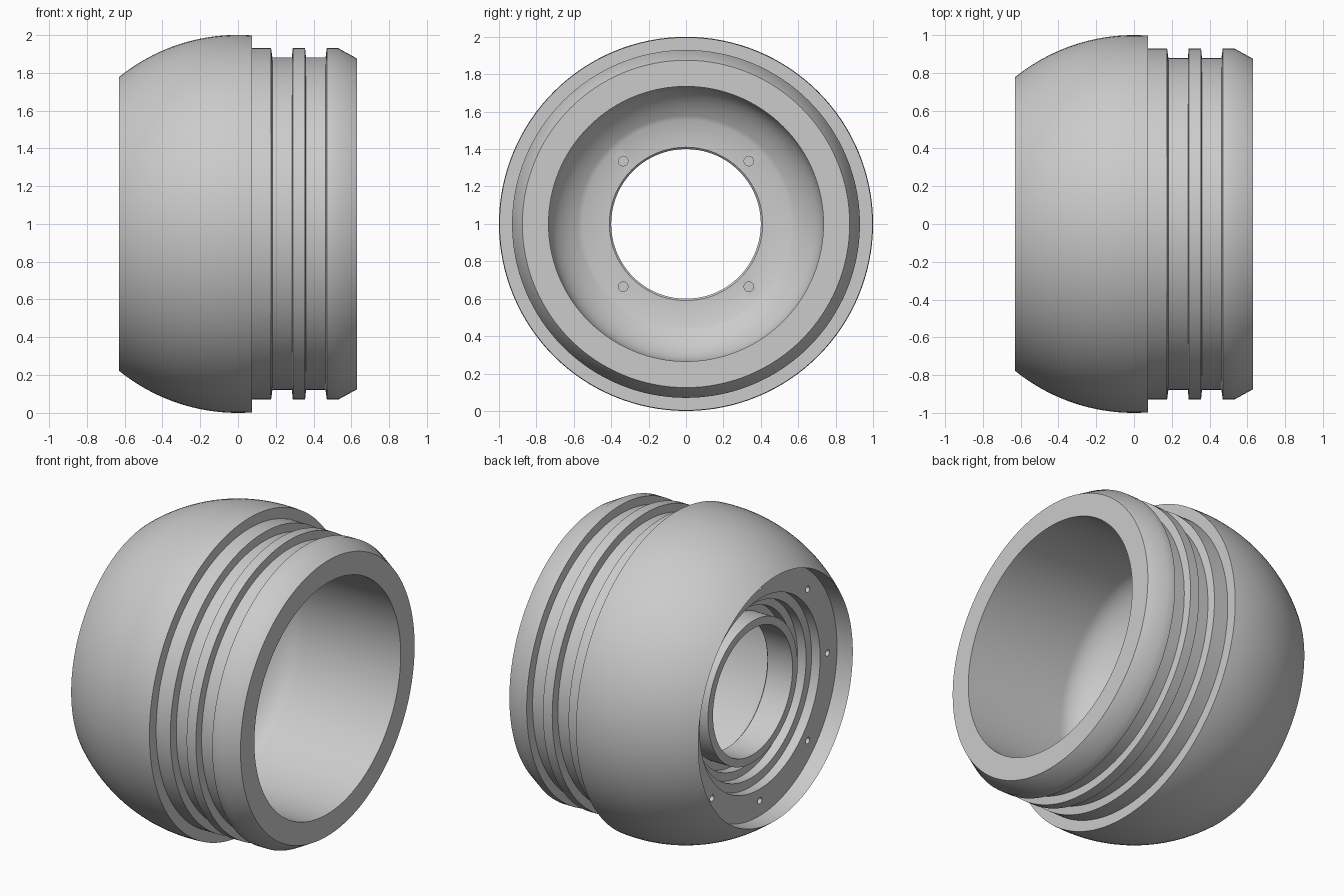
import bpy, bmesh, math
from mathutils import Matrix, Vector

if "Cube" in bpy.data.objects:
    bpy.data.objects.remove(bpy.data.objects["Cube"])

SEGMENTS = 128
AXIS_Z = 1.0

metal = bpy.data.materials.new("plain_grey")
metal.use_nodes = True
grey = (0.6, 0.6, 0.6, 1)
metal.diffuse_color = grey
metal.node_tree.nodes["Principled BSDF"].inputs["Base Color"].default_value = grey


def arc(cx, rx, ry, start, end, steps):
    """Points (x, radius) on an ellipse around the axis, from angle start to end."""
    angles = [start + (end - start) * i / steps for i in range(steps + 1)]
    return [(cx + rx * math.cos(a), ry * math.sin(a)) for a in angles]


def lathe(name, profile):
    """Spin a closed (x, radius) profile about the horizontal x axis."""
    bm = bmesh.new()
    rings = []
    for i in range(SEGMENTS):
        a = 2 * math.pi * i / SEGMENTS
        rings.append([bm.verts.new((x, r * math.cos(a), AXIS_Z + r * math.sin(a)))
                      for x, r in profile])
    n = len(profile)
    for i, ring in enumerate(rings):
        nxt = rings[(i + 1) % SEGMENTS]
        for j in range(n):
            k = (j + 1) % n
            bm.faces.new((ring[j], ring[k], nxt[k], nxt[j]))
    bmesh.ops.recalc_face_normals(bm, faces=bm.faces)
    return finish(name, bm)


def finish(name, bm):
    mesh = bpy.data.meshes.new(name)
    bm.to_mesh(mesh)
    bm.free()
    mesh.materials.append(metal)
    obj = bpy.data.objects.new(name, mesh)
    bpy.context.collection.objects.link(obj)
    return obj


def hole_circle(name, x, depth, ring_radius, radius, count, offset):
    """Ring of short cylinders along x, used as drill cutters."""
    bm = bmesh.new()
    for i in range(count):
        a = offset + 2 * math.pi * i / count
        centre = Vector((x, ring_radius * math.cos(a), AXIS_Z + ring_radius * math.sin(a)))
        bmesh.ops.create_cone(bm, cap_ends=True, segments=16, radius1=radius,
                              radius2=radius, depth=depth * 2,
                              matrix=Matrix.Translation(centre) @ Matrix.Rotation(math.pi / 2, 4, 'Y'))
    obj = finish(name, bm)
    obj.hide_render = True
    return obj


# Outer shell: domed body, step and grooved neck with a tapered end
dome = arc(0, 1, 1, math.acos(-0.63), math.acos(0.075), 28)
neck = [(0.075, 0.93), (0.175, 0.93), (0.182, 0.88), (0.285, 0.88), (0.29, 0.93),
        (0.355, 0.93), (0.36, 0.88), (0.463, 0.88), (0.47, 0.93), (0.53, 0.93), (0.63, 0.875)]

# Wide bore with a rounded floor, flat seat and narrow through hole
floor_end = math.pi - math.asin(0.555 / 0.735)
bore = [(0.63, 0.735)] + arc(-0.06, 0.343, 0.735, math.pi / 2, floor_end, 14)
seat = [(-0.285, 0.41), (-0.295, 0.40)]

# Raised tube and stepped recess in the domed end
recess = [(-0.47, 0.40), (-0.47, 0.45), (-0.34, 0.45), (-0.34, 0.50), (-0.40, 0.50),
          (-0.40, 0.55), (-0.46, 0.55), (-0.46, 0.605), (-0.52, 0.605), (-0.52, 0.775)]

housing = lathe("ring_housing", dome + neck + bore + seat + recess)

# Screw holes: eight in the domed end, four in the inner seat
cutters = [hole_circle("flange_hole_cutter", -0.52, 0.06, 0.68, 0.02, 8, 0),
           hole_circle("seat_hole_cutter", -0.285, 0.03, 0.475, 0.026, 4, math.pi / 4)]
for cutter in cutters:
    cut = housing.modifiers.new(cutter.name, 'BOOLEAN')
    cut.operation = 'DIFFERENCE'
    cut.solver = 'EXACT'
    cut.object = cutter

# Bake the cuts, then drop the cutters
depsgraph = bpy.context.evaluated_depsgraph_get()
baked = bpy.data.meshes.new_from_object(housing.evaluated_get(depsgraph))
housing.modifiers.clear()
housing.data = baked
for cutter in cutters:
    bpy.data.objects.remove(cutter)

# Smooth curved surfaces, keep machined edges sharp
bpy.ops.object.select_all(action='DESELECT')
housing.select_set(True)
bpy.context.view_layer.objects.active = housing
bpy.ops.object.shade_smooth_by_angle(angle=math.radians(30))
